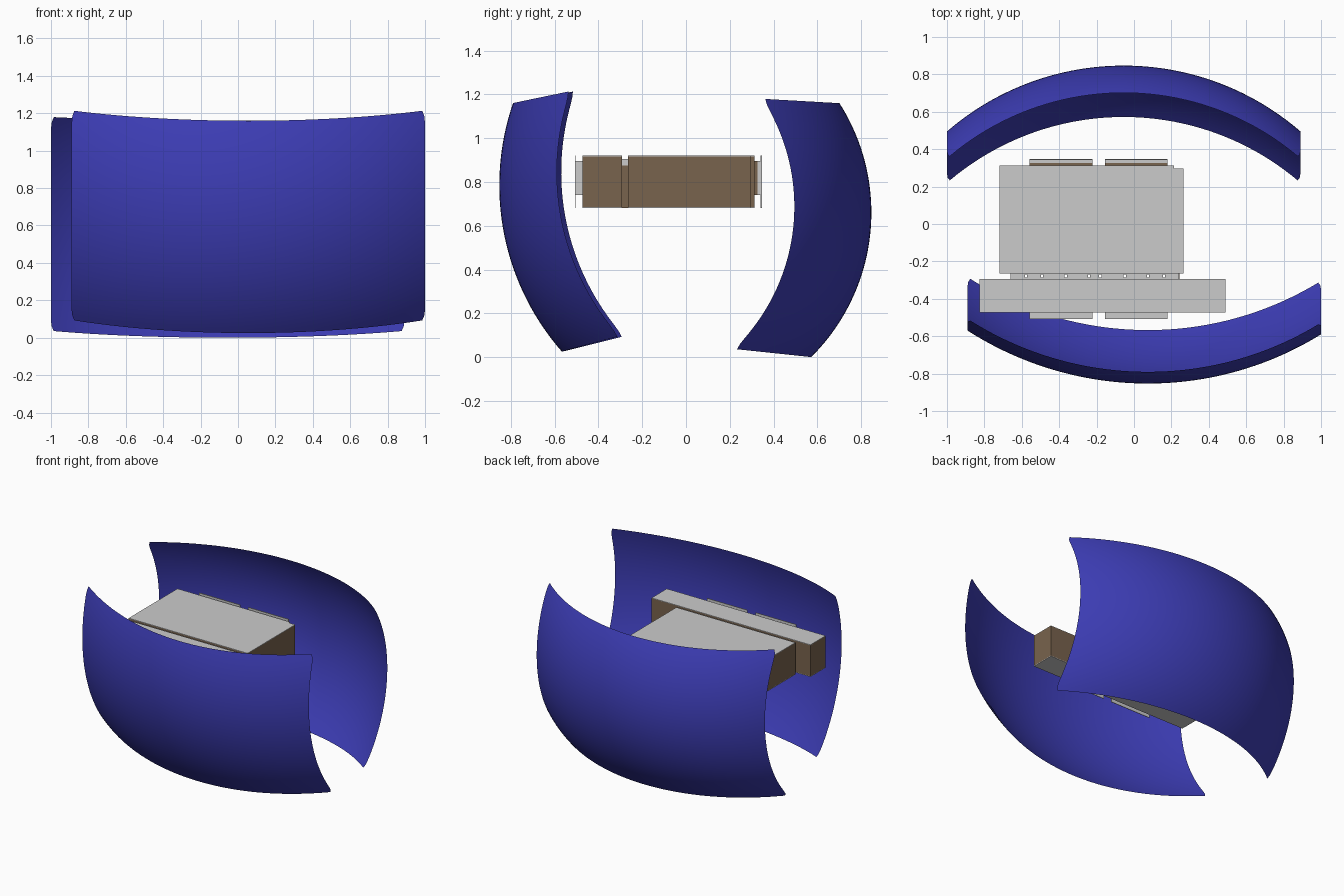
import bpy, bmesh, math

if "Cube" in bpy.data.objects:
    bpy.data.objects.remove(bpy.data.objects["Cube"])


def material(name, rgb):
    m = bpy.data.materials.new(name)
    m.diffuse_color = (*rgb, 1)
    m.use_nodes = True
    m.node_tree.nodes["Principled BSDF"].inputs["Base Color"].default_value = m.diffuse_color
    return m


blue = material("navy_blue", (0.046, 0.046, 0.46))
brown = material("brown", (0.19, 0.125, 0.075))


def finish(name, bm, mat=None, smooth=False):
    me = bpy.data.meshes.new(name)
    bm.to_mesh(me)
    bm.free()
    ob = bpy.data.objects.new(name, me)
    bpy.context.collection.objects.link(ob)
    if mat:
        me.materials.append(mat)
    for p in me.polygons:
        p.use_smooth = smooth
    return ob


def shell(name, side, cx, centre, centre_z, radius, z_ends, sag, lift, yaw=0.0):
    """Thin sheet: an upright arc swept along a horizontal arc, corners eased."""
    bm = bmesh.new()
    nu, nv, half = 48, 40, 0.945
    rx = (half ** 2 + sag ** 2) / (2 * sag)
    a0, a1 = (math.asin((z - centre_z) / radius) for z in z_ends)
    rows = []
    for j in range(nv + 1):
        t = j / nv
        v = 2 * t - 1
        a = a0 + (a1 - a0) * t
        width = half * (1 - 0.016 * abs(v) ** 24)
        row = []
        for i in range(nu + 1):
            u = 2 * i / nu - 1
            x = u * width
            s = rx - math.sqrt(rx * rx - x * x)
            y = side * (radius * math.cos(a) - centre - s) + yaw * u
            z = centre_z + radius * math.sin(a)
            z += (lift[0] * (1 - t) + lift[1] * t) * s / sag
            row.append(bm.verts.new((cx + x, y, z)))
        rows.append(row)
    for r0, r1 in zip(rows, rows[1:]):
        for i in range(nu):
            q = (r0[i], r0[i + 1], r1[i + 1], r1[i])
            bm.faces.new(q if side < 0 else q[::-1])
    return finish(name, bm, blue, True)


def prism(name, outline, z0, z1, mat=None):
    bm = bmesh.new()
    base = bm.faces.new([bm.verts.new((x, y, z0)) for x, y in outline])
    top = bmesh.ops.extrude_face_region(bm, geom=[base])["geom"]
    verts = [g for g in top if isinstance(g, bmesh.types.BMVert)]
    bmesh.ops.translate(bm, verts=verts, vec=(0, 0, z1 - z0))
    bmesh.ops.recalc_face_normals(bm, faces=bm.faces)
    return finish(name, bm, mat)


def rect(x0, x1, y0, y1):
    return [(x0, y0), (x1, y0), (x1, y1), (x0, y1)]


def cased(name, outline, z0, z1):
    """Brown walls closed with thin grey sheets above and below."""
    prism(name + "_walls", outline, z0 + 0.005, z1 - 0.004, brown)
    prism(name + "_lid", outline, z1 - 0.004, z1)
    prism(name + "_floor", outline, z0, z0 + 0.005)


# Outer curved shells
shell("front_shell", -1, 0.055, 0.30, 0.785, 1.153, (0.025, 1.16), 0.273, (0.07, 0.055), -0.01)
shell("back_shell", 1, -0.055, 0.083, 0.66, 0.93, (0.0, 1.16), 0.352, (0.037, 0.02))

# Main box with a small notch at its back right corner
cased("main_box", [(-0.72, -0.265), (0.265, -0.265), (0.265, 0.297),
                   (0.213, 0.297), (0.213, 0.313), (-0.72, 0.313)], 0.68, 0.92)

# Long narrow box in front of it
cased("narrow_box", rect(-0.825, 0.49, -0.473, -0.293), 0.68, 0.92)

# Joining strip between the boxes, pierced by a row of small holes
holes = [-0.577, -0.492, -0.365, -0.24, -0.18, -0.05, 0.075, 0.16]
prism("joint_front_rail", rect(-0.66, 0.24, -0.293, -0.285), 0.68, 0.905)
prism("joint_back_rail", rect(-0.66, 0.24, -0.269, -0.265), 0.68, 0.905)
starts = [-0.66] + [h + 0.006 for h in holes]
ends = [h - 0.006 for h in holes] + [0.24]
for i, (x0, x1) in enumerate(zip(starts, ends)):
    prism(f"joint_web_{i}", rect(x0, x1, -0.285, -0.269), 0.68, 0.905)
prism("joint_end", rect(0.238, 0.243, -0.293, -0.265), 0.68, 0.875, brown)

# Standing plates on spacers, two on each long side
for label, x0, x1 in (("left", -0.56, -0.222), ("right", -0.155, 0.18)):
    prism(f"front_spacer_{label}", rect(x0, x1, -0.504, -0.473), 0.74, 0.895)
    prism(f"front_plate_{label}", rect(x0, x1, -0.508, -0.504), 0.68, 0.92)
    prism(f"back_spacer_{label}", rect(x0, x1, 0.313, 0.326), 0.74, 0.895, brown)
    prism(f"back_backing_{label}", rect(x0, x1, 0.326, 0.341), 0.74, 0.895)
    prism(f"back_plate_{label}", rect(x0, x1, 0.341, 0.347), 0.68, 0.92)
